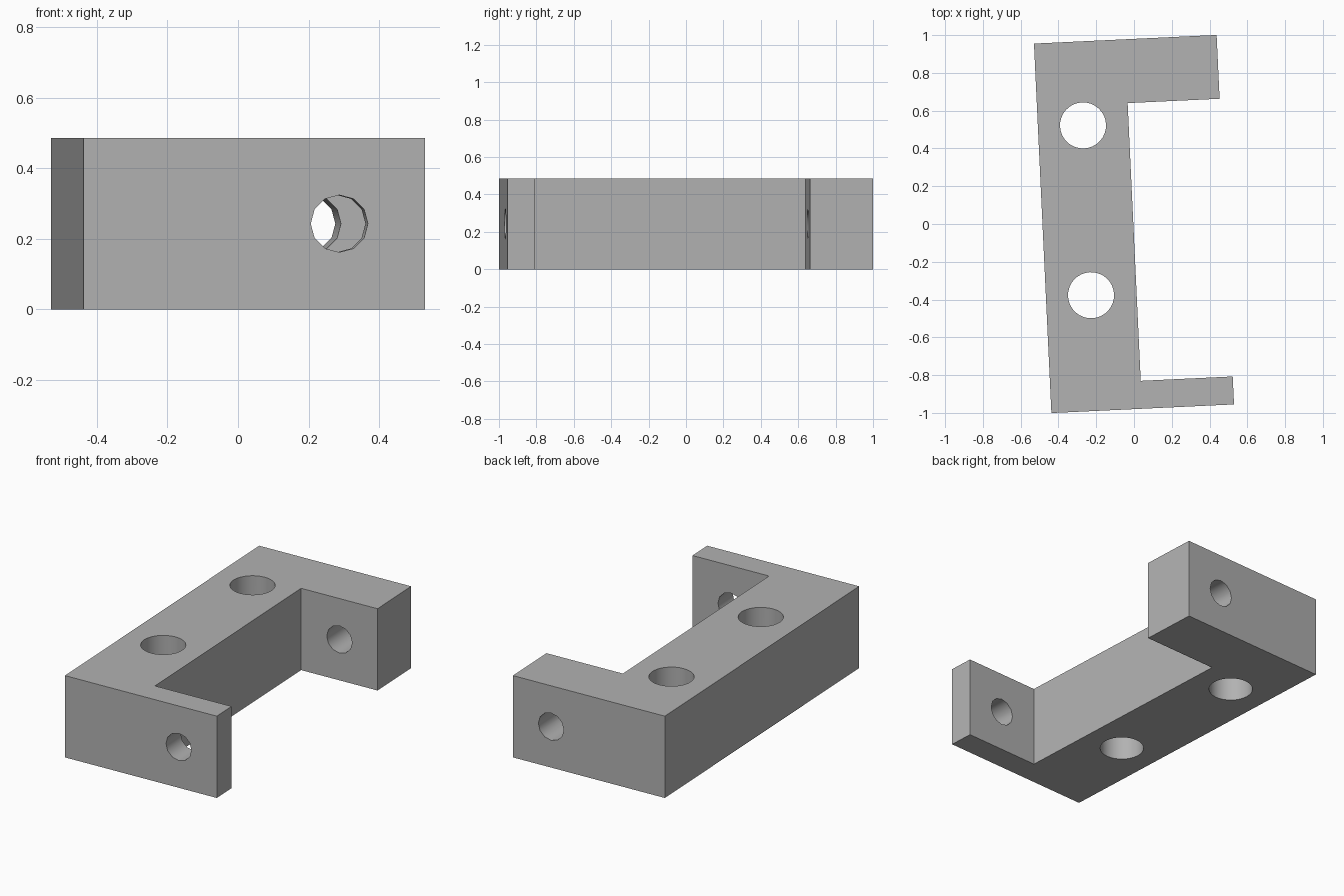
import bpy, bmesh, math
from mathutils import Matrix

cube = bpy.data.objects.get("Cube")
if cube:
    bpy.data.objects.remove(cube, do_unlink=True)

HEIGHT = 0.486
HALF_W, HALF_L = 0.484, 0.979
INNER_X = -0.0035
BACK_ARM_Y, FRONT_ARM_Y = 0.641, -0.831
TURN = Matrix.Rotation(math.radians(2.7), 4, 'Z')

grey = bpy.data.materials.new("plain grey")
grey.use_nodes = True
colour = (0.445, 0.445, 0.445, 1)
grey.diffuse_color = colour
grey.node_tree.nodes["Principled BSDF"].inputs["Base Color"].default_value = colour


def add_object(name, bm):
    mesh = bpy.data.meshes.new(name)
    bm.to_mesh(mesh)
    bm.free()
    mesh.materials.append(grey)
    obj = bpy.data.objects.new(name, mesh)
    bpy.context.collection.objects.link(obj)
    return obj


def cylinder_cutter(name, radius, depth, sides, matrix):
    bm = bmesh.new()
    bmesh.ops.create_cone(bm, cap_ends=True, segments=sides, radius1=radius,
                          radius2=radius, depth=depth, matrix=matrix)
    obj = add_object(name, bm)
    obj.hide_render = True
    return obj


# Bracket body: C-shaped outline with a thick back arm and a thin front arm
outline = [(-HALF_W, -HALF_L), (HALF_W, -HALF_L), (HALF_W, FRONT_ARM_Y),
           (INNER_X, FRONT_ARM_Y), (INNER_X, BACK_ARM_Y), (HALF_W, BACK_ARM_Y),
           (HALF_W, HALF_L), (-HALF_W, HALF_L)]
bm = bmesh.new()
base = bm.faces.new([bm.verts.new((x, y, 0)) for x, y in outline])
top = bmesh.ops.extrude_face_region(bm, geom=[base])
bmesh.ops.translate(bm, vec=(0, 0, HEIGHT),
                    verts=[g for g in top["geom"] if isinstance(g, bmesh.types.BMVert)])
bmesh.ops.recalc_face_normals(bm, faces=bm.faces)
bracket = add_object("bracket", bm)

# Two vertical mounting holes, and one bore running through both arms
cutters = [cylinder_cutter("mounting_hole_cutter", 0.122, 1, 32,
                           Matrix.Translation((-0.245, y, HEIGHT / 2)))
           for y in (0.534, -0.366)]
cutters.append(cylinder_cutter("arm_bore_cutter", 0.081, 3, 12,
                               Matrix.Translation((0.241, 0, HEIGHT / 2))
                               @ Matrix.Rotation(math.pi / 2, 4, 'X')))

bpy.ops.object.select_all(action='DESELECT')
bpy.context.view_layer.objects.active = bracket
bracket.select_set(True)
for cutter in cutters:
    mod = bracket.modifiers.new(cutter.name, 'BOOLEAN')
    mod.operation = 'DIFFERENCE'
    mod.solver = 'EXACT'
    mod.object = cutter
    bpy.ops.object.modifier_apply(modifier=mod.name)
for cutter in cutters:
    bpy.data.objects.remove(cutter, do_unlink=True)

# Round hole walls, crisp outer edges, slight turn about the vertical
bpy.ops.object.shade_smooth_by_angle(angle=math.radians(35))
bracket.data.transform(TURN)
